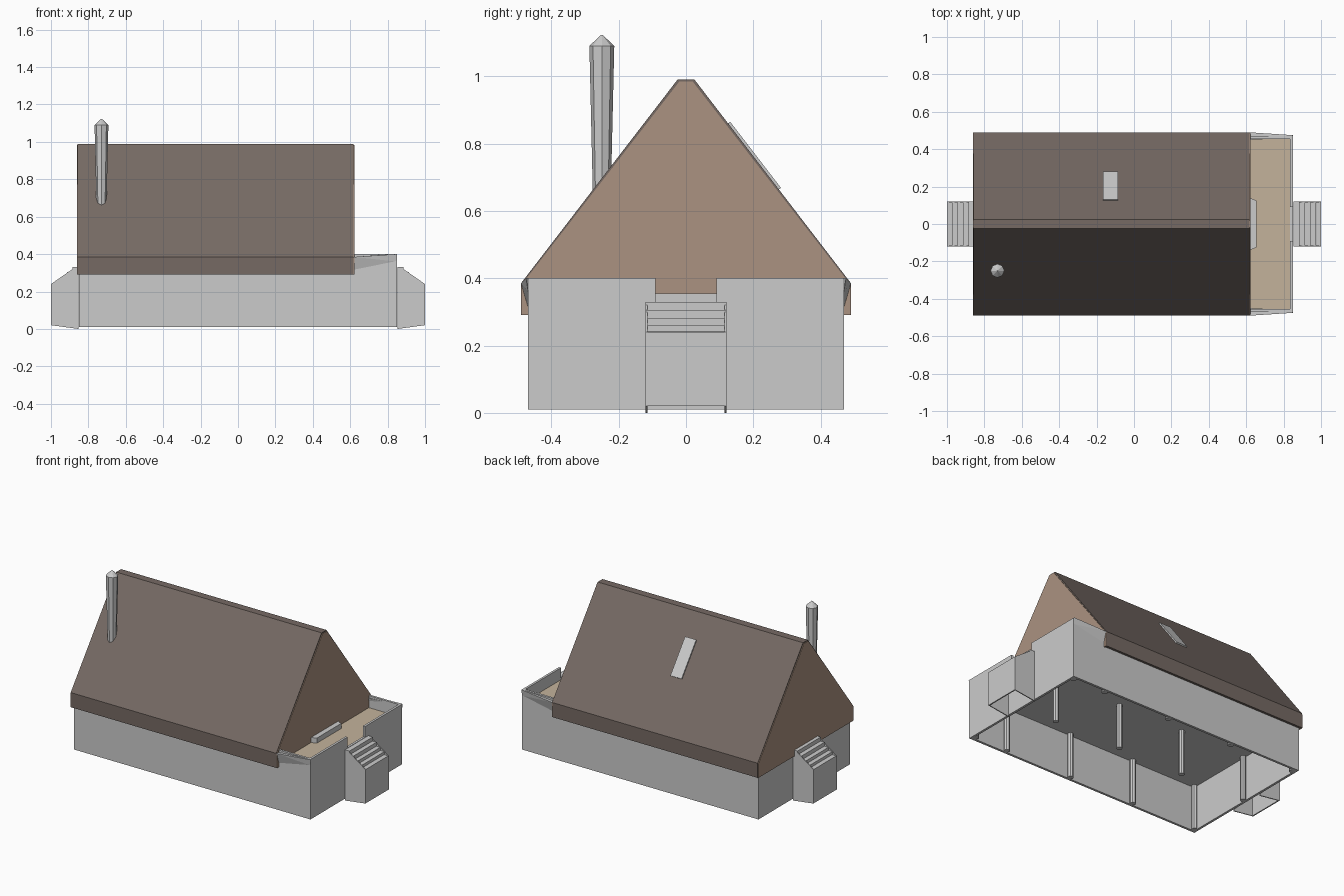
import bpy, bmesh, math
from mathutils import Vector

if "Cube" in bpy.data.objects:
    bpy.data.objects.remove(bpy.data.objects["Cube"])


def material(name, rgb):
    m = bpy.data.materials.new(name)
    m.diffuse_color = (*rgb, 1)
    m.use_nodes = True
    m.node_tree.nodes["Principled BSDF"].inputs["Base Color"].default_value = m.diffuse_color
    return m


ROOF = material("dark_brown", (0.18, 0.144, 0.127))
GABLE = material("brown", (0.41, 0.29, 0.22))
DECK = material("tan", (0.55, 0.45, 0.33))


def finish(name, bm, mat=None):
    bmesh.ops.recalc_face_normals(bm, faces=bm.faces)
    me = bpy.data.meshes.new(name)
    bm.to_mesh(me)
    bm.free()
    ob = bpy.data.objects.new(name, me)
    bpy.context.collection.objects.link(ob)
    if mat:
        me.materials.append(mat)
    return ob


def prism(name, profile, a, b, axis, mat=None):
    """Extrude a 2D profile from a to b; axis 'x' takes (y, z), axis 'y' takes (x, z)."""
    bm = bmesh.new()
    place = (lambda p, t: (t, p[0], p[1])) if axis == 'x' else (lambda p, t: (p[0], t, p[1]))
    f = bm.faces.new([bm.verts.new(place(p, a)) for p in profile])
    ext = bmesh.ops.extrude_face_region(bm, geom=[f])
    d = Vector((b - a, 0, 0)) if axis == 'x' else Vector((0, b - a, 0))
    bmesh.ops.translate(bm, vec=d, verts=[v for v in ext["geom"] if isinstance(v, bmesh.types.BMVert)])
    return finish(name, bm, mat)


def box(name, x, y, z, mat=None):
    return prism(name, [(x[0], z[0]), (x[1], z[0]), (x[1], z[1]), (x[0], z[1])], y[0], y[1], 'y', mat)


def hull(name, pts):
    bm = bmesh.new()
    for p in pts:
        bm.verts.new(p)
    bmesh.ops.convex_hull(bm, input=bm.verts)
    return finish(name, bm)


def column(name, x, y, rings, sides=8):
    """Stack of polygon rings given as (radius, z)."""
    bm = bmesh.new()
    loops = []
    for r, z in rings:
        loops.append([bm.verts.new((x + r * math.cos(2 * math.pi * i / sides),
                                    y + r * math.sin(2 * math.pi * i / sides), z)) for i in range(sides)])
    for lo, hi in zip(loops, loops[1:]):
        for i in range(sides):
            j = (i + 1) % sides
            bm.faces.new((lo[i], lo[j], hi[j], hi[i]))
    bm.faces.new(loops[0])
    bm.faces.new(loops[-1])
    return finish(name, bm)


# Skirt walls, open below, with a doorway notch at the porch end
T = 0.015
for s, side in ((-1, "front"), (1, "back")):
    box(side + "_wall", (-0.85, 0.85), sorted((s * 0.47, s * (0.47 - T))), (0.01, 0.40))
    box("porch_wall_" + side, (0.85 - T, 0.85), sorted((s * 0.09, s * (0.47 - T))), (0.01, 0.40))
    # Flared porch rail running from the eave to the corner
    hull("porch_rail_" + side, [(0.62, s * 0.468, 0.31), (0.62, s * 0.49, 0.385), (0.62, s * 0.45, 0.385),
                                (0.85, s * 0.475, 0.40), (0.835, s * 0.46, 0.40), (0.85, s * 0.469, 0.36)])
box("porch_sill", (0.85 - T, 0.85), (-0.09, 0.09), (0.01, 0.33))
box("left_wall", (-0.85, -0.85 + T), (-0.455, 0.455), (0.01, 0.40))

# Floor slab, porch deck and door step
box("floor_slab", (-0.835, 0.835), (-0.455, 0.455), (0.30, 0.312))
box("porch_deck", (0.62, 0.835), (-0.455, 0.455), (0.312, 0.322), DECK)
hull("door_step", [(x, y, z) for x, w in ((0.62, 0.14), (0.655, 0.125)) for y in (-w, w) for z in (0.32, 0.355)])

# Foundation posts under the floor
for y in (-0.44, 0, 0.44):
    for x in (-0.825, -0.36, 0.11, 0.59, 0.825):
        if x < 0.8 or y:
            column("foundation_post", x, y, [(0.018, 0.01), (0.018, 0.305)])

# Roof shell with vertical eave boards, closed by gable panels
half = [(0.49, 0.29), (0.49, 0.385), (0.025, 0.99)]
inner = [(0.017, 0.975), (0.475, 0.38), (0.475, 0.29)]
mirror = lambda pts: [(-y, z) for y, z in reversed(pts)]
prism("roof", half + mirror(half) + mirror(inner) + inner[::1], -0.858, 0.618, 'x', ROOF)
panel = [(0.488, 0.29), (0.488, 0.381), (0.02, 0.984)]
for name, a, b in (("gable_left", -0.862, -0.852), ("gable_right", 0.612, 0.622)):
    prism(name, panel + mirror(panel), a, b, 'x', GABLE)

# Skylight lying on the back slope
slope = lambda y: 0.99 - (y - 0.025) * 0.605 / 0.465
prism("skylight", [(0.125, slope(0.125)), (0.276, slope(0.276)),
                   (0.282, slope(0.276) + 0.005), (0.131, slope(0.125) + 0.005)][::1],
      0, 0.08, 'x').location.x = -0.165

# Flared chimney with pointed cap
column("chimney", -0.73, -0.25, [(0.026, 0.62), (0.037, 1.09), (0.002, 1.123)])

# Entrance steps at both ends: hollow below, side cheeks, front panel and treads
cheek = [(0.853, 0.0), (0.853, 0.325), (0.885, 0.32), (1.0, 0.24), (1.0, 0.02)]
treads = [(0.853, 0.33), (0.885, 0.33), (0.885, 0.305), (0.914, 0.305), (0.914, 0.28),
          (0.943, 0.28), (0.943, 0.26), (0.972, 0.26), (0.972, 0.24), (1.0, 0.24),
          (1.0, 0.225), (0.885, 0.295), (0.853, 0.295)]
for s, side in ((1, "right"), (-1, "left")):
    flip = lambda pts: [(s * x, z) for x, z in pts]
    for y in (-0.12, 0.114):
        prism("step_cheek_" + side, flip(cheek), y, y + 0.006, 'y')
    prism("step_treads_" + side, flip(treads), -0.12, 0.12, 'y')
    box("step_front_" + side, sorted((s * 0.992, s * 1.0)), (-0.114, 0.114), (0.02, 0.235))
